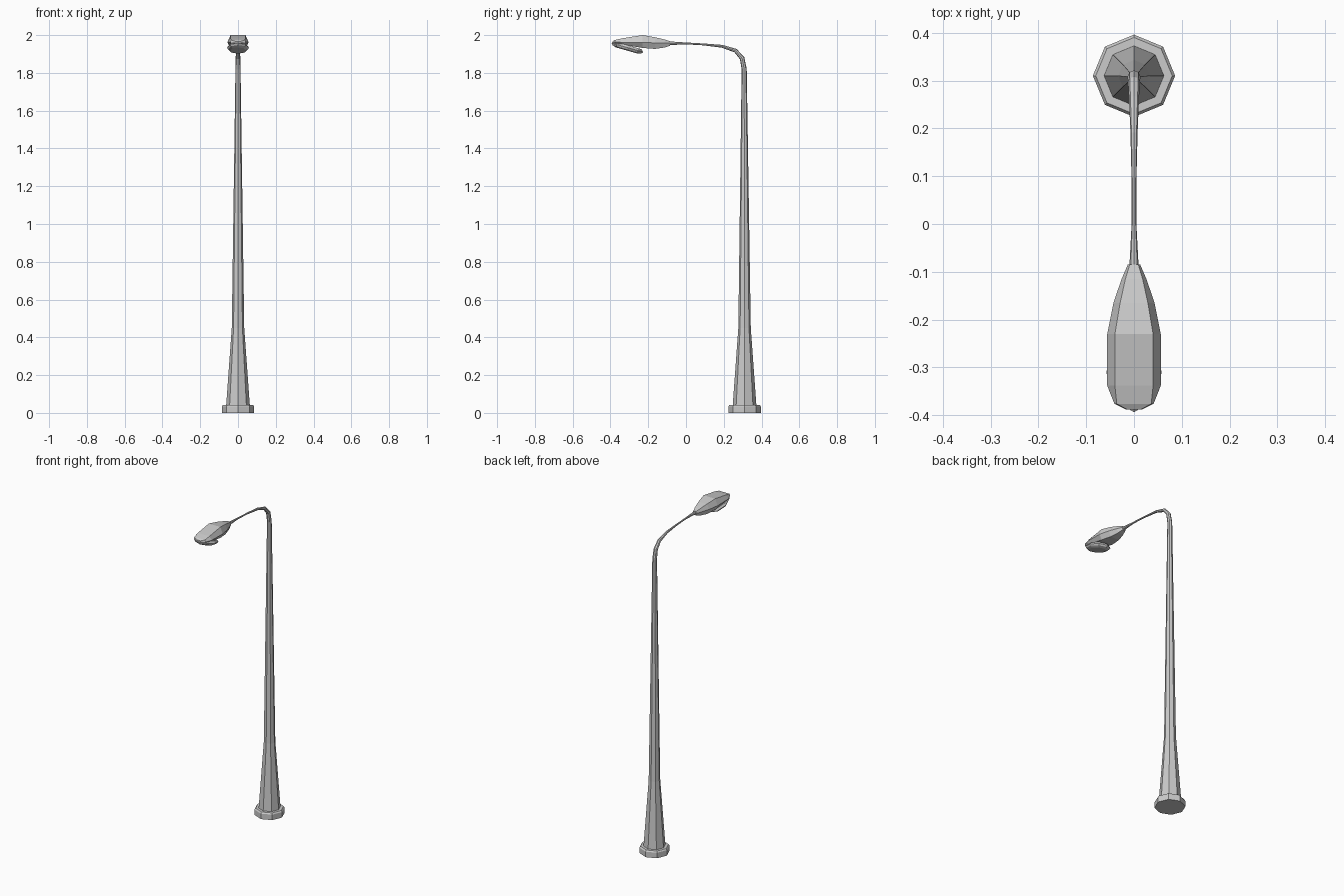
import bpy, bmesh
from math import cos, sin, tau, radians
from mathutils import Vector, Matrix

if "Cube" in bpy.data.objects:
    bpy.data.objects.remove(bpy.data.objects["Cube"])


def loft(name, rings):
    """Skin equal-length point loops and cap both ends."""
    bm = bmesh.new()
    loops = [[bm.verts.new(p) for p in ring] for ring in rings]
    n = len(loops[0])
    for a, b in zip(loops, loops[1:]):
        for i in range(n):
            j = (i + 1) % n
            bm.faces.new((a[i], a[j], b[j], b[i]))
    bm.faces.new(loops[0][::-1])
    bm.faces.new(loops[-1])
    bmesh.ops.recalc_face_normals(bm, faces=bm.faces)
    mesh = bpy.data.meshes.new(name)
    bm.to_mesh(mesh)
    bm.free()
    obj = bpy.data.objects.new(name, mesh)
    bpy.context.collection.objects.link(obj)
    return obj


def octagon(centre, u, v):
    return [centre + u * cos(tau * i / 8) + v * sin(tau * i / 8) for i in range(8)]


X, Y = Vector((1, 0, 0)), Vector((0, 1, 0))

# Base plate with a small chamfer
loft("base_plate", [octagon(Vector((0, 0.31, z)), X * r, Y * r)
                    for z, r in [(0, 0.086), (0.034, 0.086), (0.042, 0.08)]])

# Tapered pole bending over into the arm: (y, z, radius)
path = [(0.31, 0.035, 0.063), (0.31, 0.45, 0.033), (0.308, 1.82, 0.0135),
        (0.297, 1.878, 0.0125), (0.262, 1.918, 0.0105), (0.19, 1.941, 0.0075),
        (0.09, 1.951, 0.005), (0.0, 1.956, 0.005), (-0.095, 1.957, 0.010)]
points = [Vector((0, y, z)) for y, z, r in path]
rings = []
for i, p in enumerate(points):
    before = (p - points[i - 1]).normalized() if i else Vector((0, 0, 1))
    after = (points[i + 1] - p).normalized() if i < len(points) - 1 else before
    t = (before + after).normalized()
    if i < 2:
        t = Vector((0, 0, 1))
    r = path[i][2]
    rings.append(octagon(p, X * r, t.cross(X) * r))
loft("pole_and_arm", rings)

# Lamp housing: (y, top half width, side half width, top z, side z, bottom z)
sections = [(-0.085, 0.009, 0.013, 1.968, 1.957, 1.944),
            (-0.115, 0.018, 0.026, 1.977, 1.958, 1.934),
            (-0.165, 0.029, 0.043, 1.989, 1.959, 1.927),
            (-0.23, 0.040, 0.056, 2.0, 1.961, 1.932),
            (-0.338, 0.040, 0.056, 1.983, 1.962, 1.950),
            (-0.376, 0.036, 0.041, 1.974, 1.963, 1.956),
            (-0.388, 0.014, 0.016, 1.967, 1.963, 1.959)]
loft("lamp_housing", [[Vector(p) for p in
     [(a, y, zt), (b, y, zs), (a, y, zb), (-a, y, zb), (-b, y, zs), (-a, y, zt)]]
     for y, a, b, zt, zs, zb in sections])

# Tilted shallow bowl lens under the housing
lens = loft("lamp_lens", [octagon(Vector((0, 0, z)), X * 0.058 * s, Y * 0.087 * s)
                          for z, s in [(0.012, 0.85), (0, 1.0), (-0.009, 0.92), (-0.016, 0.7)]])
lens.data.transform(Matrix.Translation((0, -0.31, 1.934)) @ Matrix.Rotation(radians(-16), 4, 'X'))
